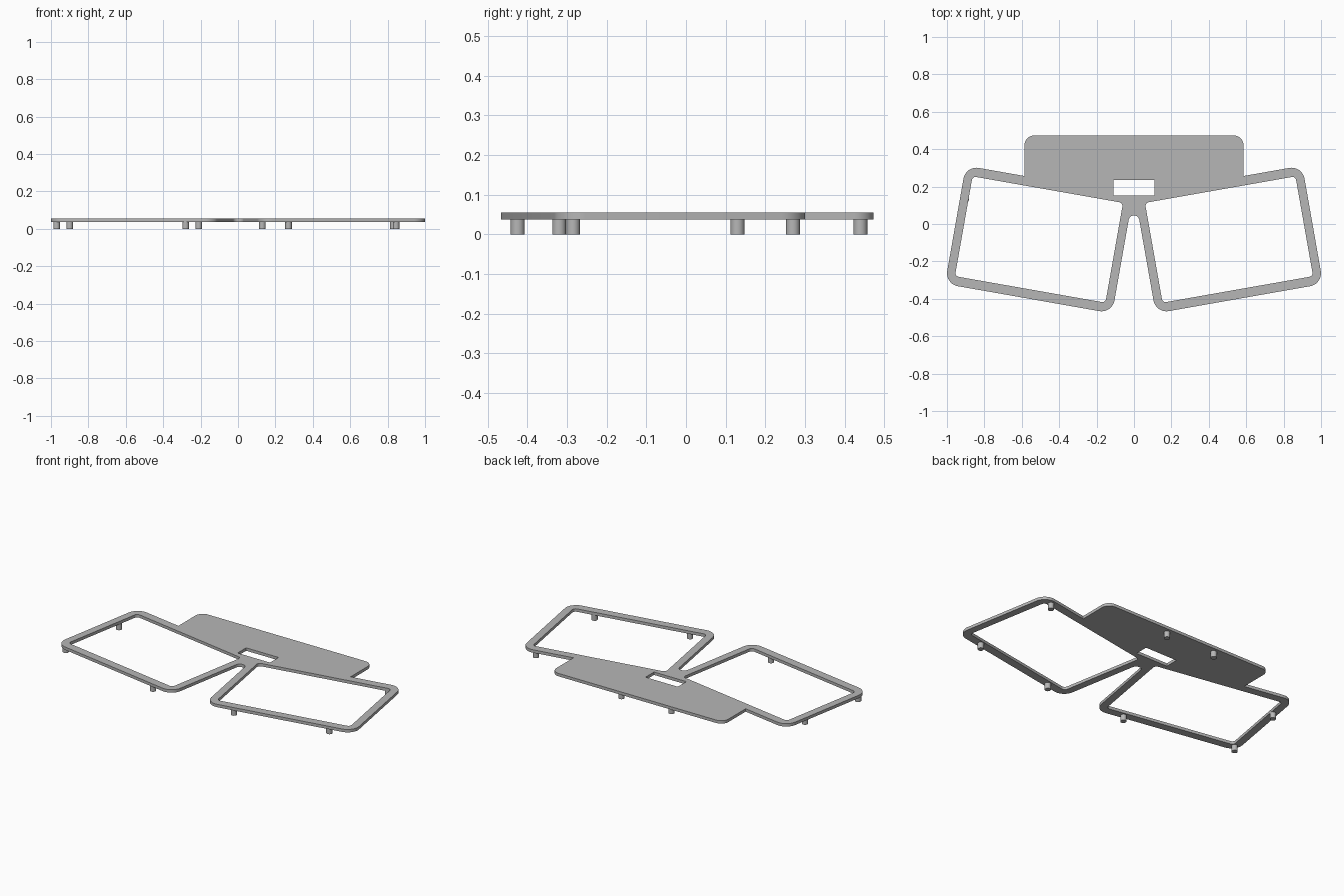
import bpy, bmesh, math
from math import radians, cos, sin, tan

if "Cube" in bpy.data.objects:
    bpy.data.objects.remove(bpy.data.objects["Cube"])

TILT = radians(10)
CENTER = (0.508, -0.083)       # middle of the right-hand frame
HW, HH, R = 0.454, 0.321, 0.07  # outer half sizes and corner radius
Z0, Z1 = 0.037, 0.055

grey = bpy.data.materials.new("light_grey")
grey.diffuse_color = (0.47, 0.47, 0.47, 1)
grey.use_nodes = True
grey.node_tree.nodes["Principled BSDF"].inputs["Base Color"].default_value = grey.diffuse_color


def arc(cx, cy, r, a0, a1, n=10):
    return [(cx + r * cos(radians(a0 + (a1 - a0) * i / n)),
             cy + r * sin(radians(a0 + (a1 - a0) * i / n))) for i in range(n + 1)]


def tilt(points):
    return [(CENTER[0] + x * cos(TILT) - y * sin(TILT),
             CENTER[1] + x * sin(TILT) + y * cos(TILT)) for x, y in points]


def rounded(hw, hh, r, n, corners=4):
    # clockwise corners: top right, bottom right, bottom left, top left
    signs = [(1, 1), (1, -1), (-1, -1), (-1, 1)][:corners]
    pts = []
    for k, (sx, sy) in enumerate(signs):
        pts += arc(sx * (hw - r), sy * (hh - r), r, 90 - 90 * k, -90 * k, n)
    return pts


def mirror(points):
    return [(-x, y) for x, y in reversed(points) if x > 1e-6]


def add_mesh(name, mesh):
    ob = bpy.data.objects.new(name, mesh)
    bpy.context.collection.objects.link(ob)
    mesh.materials.clear()
    mesh.materials.append(grey)
    bpy.context.view_layer.objects.active = ob
    bpy.ops.object.select_all(action='DESELECT')
    ob.select_set(True)
    bpy.ops.object.shade_smooth_by_angle(angle=radians(30))
    return ob


# Right half of the outline: back plate corner, tilted frame, arch between struts
PX, PY, PR = 0.585, 0.473, 0.05
half = arc(PX - PR, PY - PR, PR, 90, 0)
half.append((PX, CENTER[1] + HH / cos(TILT) + (PX - CENTER[0]) * tan(TILT)))
half += tilt(rounded(HW, HH, R, 10, corners=3))
ar = 0.029
edge_x = CENTER[0] - HW / cos(TILT) + CENTER[1] * tan(TILT)  # strut edge at y = 0
arch_y = (edge_x - ar / cos(TILT)) / tan(TILT)
half += arc(0, arch_y, ar, 10, 90, 8)

opening = tilt(rounded(0.4085, 0.271, 0.02, 5))
slot = [(-0.11, 0.153), (0.11, 0.153), (0.11, 0.236), (-0.11, 0.236)]

# Flat plate with two window openings and a slot, as one filled 2D curve
curve = bpy.data.curves.new("plate_profile", 'CURVE')
curve.dimensions = '2D'
curve.fill_mode = 'BOTH'
curve.extrude = (Z1 - Z0) / 2
for loop in (half + mirror(half), opening, mirror(opening), slot):
    s = curve.splines.new('POLY')
    s.points.add(len(loop) - 1)
    for p, (x, y) in zip(s.points, loop):
        p.co = (x, y, 0, 1)
    s.use_cyclic_u = True
helper = bpy.data.objects.new("plate_profile", curve)
bpy.context.collection.objects.link(helper)
bpy.context.view_layer.update()
deps = bpy.context.evaluated_depsgraph_get()
mesh = bpy.data.meshes.new_from_object(helper.evaluated_get(deps))
bpy.data.objects.remove(helper)
bm = bmesh.new()
bm.from_mesh(mesh)
bmesh.ops.remove_doubles(bm, verts=bm.verts[:], dist=1e-5)
bmesh.ops.recalc_face_normals(bm, faces=bm.faces[:])
bmesh.ops.translate(bm, verts=bm.verts[:], vec=(0, 0, (Z0 + Z1) / 2))
bm.to_mesh(mesh)
bm.free()
add_mesh("frame_plate", mesh)

# Short round feet under the plate
feet = [(0.13, 0.44), (-0.21, 0.44), (0.83, 0.27), (0.845, -0.32),
        (0.27, -0.425), (-0.28, -0.425), (-0.97, -0.285), (-0.90, 0.13)]
for i, (x, y) in enumerate(feet):
    bm = bmesh.new()
    bmesh.ops.create_cone(bm, cap_ends=True, segments=32, radius1=0.0175,
                          radius2=0.0175, depth=Z0)
    bmesh.ops.translate(bm, verts=bm.verts[:], vec=(x, y, Z0 / 2))
    m = bpy.data.meshes.new("foot")
    bm.to_mesh(m)
    bm.free()
    add_mesh(f"foot_{i + 1}", m)
